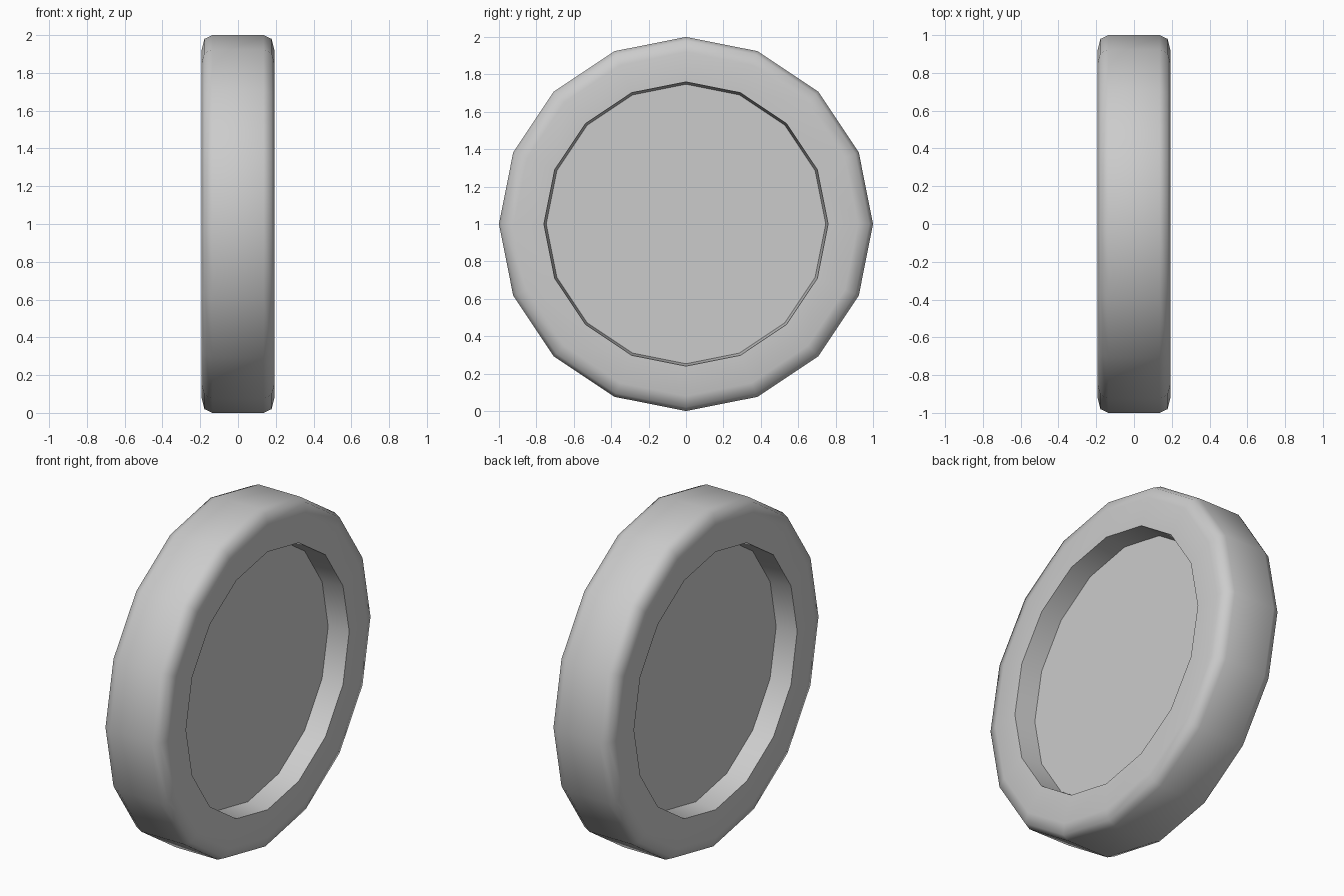
import bpy, bmesh, math

if "Cube" in bpy.data.objects:
    bpy.data.objects.remove(bpy.data.objects["Cube"])

SIDES = 16
# half profile (x, radius): tread edge, rounded shoulder, face, recess wall
HALF = [(0.135, 1.0), (0.178, 0.98), (0.193, 0.92),
        (0.193, 0.76), (0.065, 0.747)]
profile = [(-x, r) for x, r in reversed(HALF)] + HALF

# wheel: rings about the x axis, joined by quads and closed by recessed discs
bm = bmesh.new()
rings = []
for x, r in profile:
    ring = []
    for i in range(SIDES):
        a = 2 * math.pi * i / SIDES
        ring.append(bm.verts.new((x, r * math.cos(a), 1 + r * math.sin(a))))
    rings.append(ring)
for a, b in zip(rings, rings[1:]):
    for i in range(SIDES):
        j = (i + 1) % SIDES
        bm.faces.new((a[i], a[j], b[j], b[i]))
bm.faces.new(rings[0])
bm.faces.new(rings[-1])
bmesh.ops.recalc_face_normals(bm, faces=bm.faces)

mesh = bpy.data.meshes.new("wheel")
bm.to_mesh(mesh)
bm.free()
wheel = bpy.data.objects.new("wheel", mesh)
bpy.context.collection.objects.link(wheel)

# soft shoulders, crisp recess edges
bpy.context.view_layer.objects.active = wheel
wheel.select_set(True)
bpy.ops.object.shade_smooth_by_angle(angle=math.radians(62))
